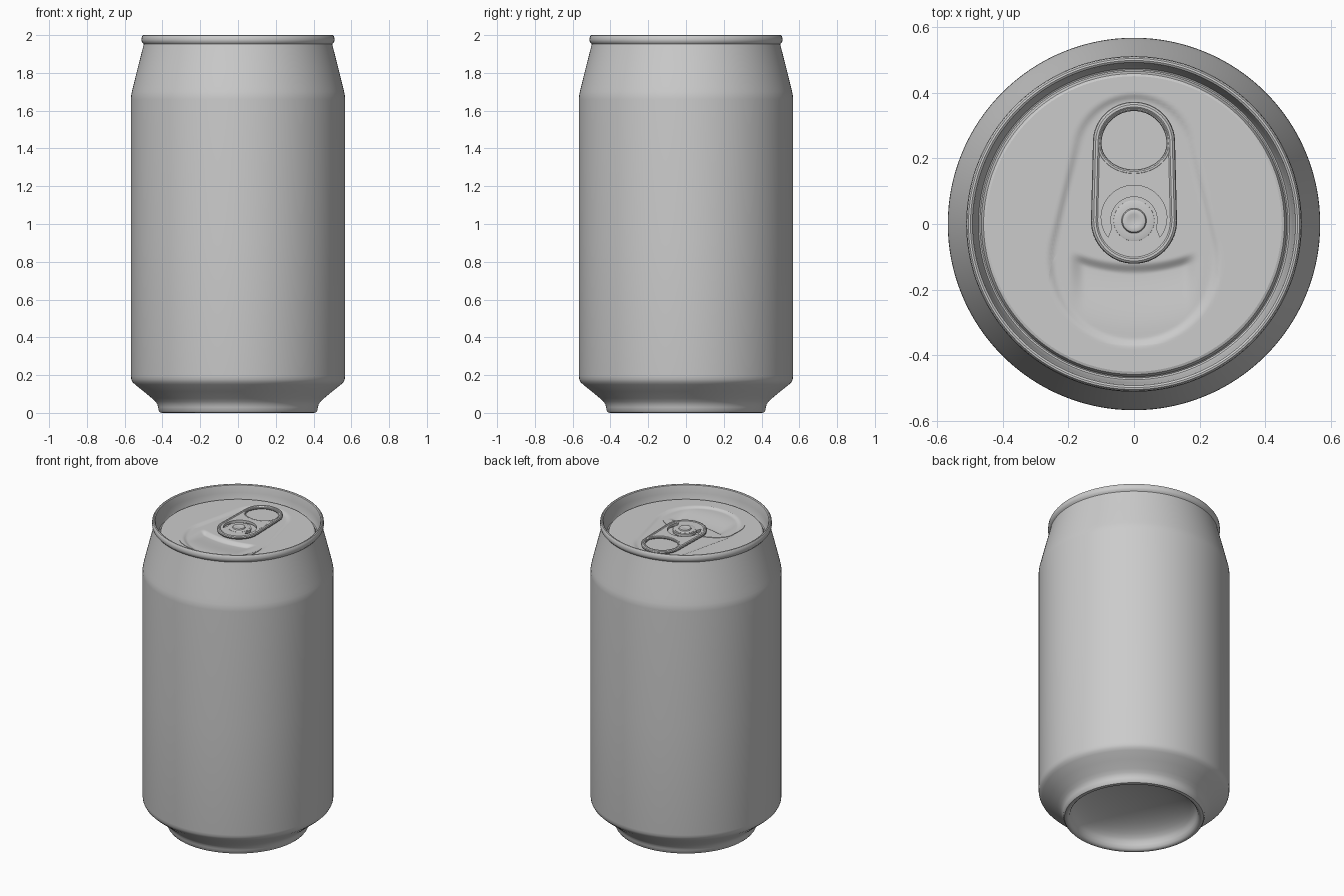
import bpy, bmesh, math
from math import sin, cos, pi

if "Cube" in bpy.data.objects:
    bpy.data.objects.remove(bpy.data.objects["Cube"])

SEG = 128
LID_Z = 1.922


def finish(ob, angle=35):
    bpy.ops.object.select_all(action='DESELECT')
    ob.select_set(True)
    bpy.context.view_layer.objects.active = ob
    if ob.type == 'CURVE':
        bpy.ops.object.convert(target='MESH')
        ob = bpy.context.object
    bpy.ops.object.shade_smooth_by_angle(angle=math.radians(angle))
    return ob


def rings_mesh(name, rings, cap_start=None, cap_end=None, angle=35):
    """Skin closed rings of points, optionally closing the ends to a point."""
    bm = bmesh.new()
    rows = [[bm.verts.new(p) for p in ring] for ring in rings]
    n = len(rows[0])
    for a, b in zip(rows, rows[1:]):
        for i in range(n):
            j = (i + 1) % n
            bm.faces.new((a[i], a[j], b[j], b[i]))
    for row, tip in ((rows[0], cap_start), (rows[-1], cap_end)):
        if tip:
            c = bm.verts.new(tip)
            for i in range(n):
                bm.faces.new((row[i], row[(i + 1) % n], c))
    bmesh.ops.recalc_face_normals(bm, faces=bm.faces)
    if name != "can_body" and sum(f.normal.z for f in bm.faces) < 0:
        bmesh.ops.reverse_faces(bm, faces=bm.faces)
    me = bpy.data.meshes.new(name)
    bm.to_mesh(me)
    bm.free()
    ob = bpy.data.objects.new(name, me)
    bpy.context.collection.objects.link(ob)
    return finish(ob, angle)


def circle(r, z, n=SEG, x=0, y=0):
    return [(x + r * cos(2 * pi * i / n), y + r * sin(2 * pi * i / n), z) for i in range(n)]


def smooth(t):
    t = max(0.0, min(1.0, t))
    return t * t * (3 - 2 * t)


# Body: domed base, foot, straight wall, shoulder, rolled rim, countersink
dome = [(0.375 * sin(k / 10 * pi / 2), 0.03 + 0.12 * cos(k / 10 * pi / 2)) for k in range(1, 11)]
profile = dome + [
    (0.382, 0.012), (0.392, 0.002), (0.402, 0.0), (0.413, 0.003), (0.42, 0.012),
    (0.423, 0.03), (0.427, 0.045), (0.437, 0.06), (0.455, 0.077), (0.50, 0.114),
    (0.545, 0.15), (0.558, 0.163), (0.565, 0.178), (0.567, 0.195), (0.567, 0.9),
    (0.567, 1.66), (0.566, 1.68), (0.562, 1.70), (0.556, 1.725), (0.53, 1.83),
    (0.503, 1.935), (0.499, 1.952), (0.503, 1.957), (0.509, 1.964), (0.511, 1.975),
    (0.509, 1.992), (0.504, 1.999), (0.498, 2.0), (0.492, 1.996), (0.489, 1.985),
    (0.484, 1.95), (0.478, 1.91), (0.474, 1.90), (0.469, 1.897), (0.465, 1.90),
    (0.462, 1.912), (0.458, 1.919), (0.45, LID_Z)]
rings_mesh("can_body", [circle(r, z) for r, z in profile], cap_start=(0, 0, 0.15))


def lid_height(x, y):
    # Teardrop recess: hull of a small upper and a large lower circle
    d = max(0.19 + 0.075 * t - math.hypot(x, y - 0.21 + 0.32 * t)
            for t in [k / 20 for k in range(21)])
    z = LID_Z - 0.009 * smooth(d / 0.025)
    # Crescent dent pressed into the mouth
    e = -0.135 + 1.0 * x * x - y
    z -= 0.016 * smooth(e / 0.035 + 0.5) * smooth(1 - e / 0.19) * smooth((0.2 - abs(x)) / 0.05)
    return z


# Lid panel
lid = []
for k in range(60, 0, -1):
    lid.append([(x, y, lid_height(x, y)) for x, y, _ in circle(0.45 * k / 60, 0)])
rings_mesh("lid_panel", lid, cap_end=(0, 0, lid_height(0, 0)))


# Mouth panel, just proud of the lid so its score line shows
def mouth_ring(s, dz):
    pts = []
    for i in range(SEG):
        a = 2 * pi * i / SEG
        c, t = cos(a), sin(a)
        x = 0.26 * s * math.copysign(abs(c) ** 0.88, c)
        y = -0.183 + 0.186 * s * math.copysign(abs(t) ** 0.88, t)
        pts.append((x, y, lid_height(x, y) + dz))
    return pts


rings_mesh("mouth_panel",
           [mouth_ring(1.0, -0.004), mouth_ring(1.0, 0.003)]
           + [mouth_ring(k / 30, 0.003) for k in range(29, 0, -1)],
           cap_end=(0, -0.183, lid_height(0, -0.183) + 0.003))


# Pull tab outlines
def arc(cx, cy, rx, ry, a0, a1, n=32):
    return [(cx + rx * cos(math.radians(a0 + (a1 - a0) * i / n)),
             cy + ry * sin(math.radians(a0 + (a1 - a0) * i / n))) for i in range(n + 1)]


def tab_outline(inset):
    return (arc(0, 0.25, 0.125 - inset, 0.122 - inset, 0, 180)
            + arc(0, 0.01, 0.131 - inset, 0.131 - inset, 180, 360))


def finger_hole(grow):
    return (arc(0, 0.245, 0.1 + grow, 0.1 + grow, 0, 180)
            + arc(0, 0.245, 0.1 + grow, 0.08 + grow, 180, 360))


tongue_slot = arc(0, 0.02, 0.1, 0.098, -38, 218) + arc(0, 0.012, 0.072, 0.072, 200, -20)


def curve_object(name, loops, z, dims, **settings):
    cu = bpy.data.curves.new(name, 'CURVE')
    cu.dimensions = dims
    for key, value in settings.items():
        setattr(cu, key, value)
    for loop in loops:
        sp = cu.splines.new('POLY')
        sp.points.add(len(loop) - 1)
        for p, (x, y) in zip(sp.points, loop):
            p.co = (x, y, 0, 1)
        sp.use_cyclic_u = True
    ob = bpy.data.objects.new(name, cu)
    bpy.context.collection.objects.link(ob)
    ob.location.z = z
    return finish(ob)


# Flat tab plate with its openings, then the curled edges
TAB_Z = LID_Z + 0.012
curve_object("pull_tab_plate", [tab_outline(0.01), finger_hole(0.004), tongue_slot],
             TAB_Z, '2D', fill_mode='BOTH', extrude=0.008)
curve_object("pull_tab_outer_curl", [tab_outline(0.012)], TAB_Z, '3D',
             bevel_depth=0.012, bevel_resolution=3)
curve_object("finger_hole_curl", [finger_hole(0.008)], TAB_Z, '3D',
             bevel_depth=0.009, bevel_resolution=3)

# Rivet holding the tab
rivet = [(0.064, -0.006), (0.062, 0.009), (0.058, 0.0105), (0.038, 0.0105), (0.035, 0.017),
         (0.030, 0.019), (0.02, 0.0185), (0.012, 0.016)]
rings_mesh("rivet", [circle(r, TAB_Z + z, 48, 0, 0.01) for r, z in rivet],
           cap_end=(0, 0.01, TAB_Z + 0.0155))
